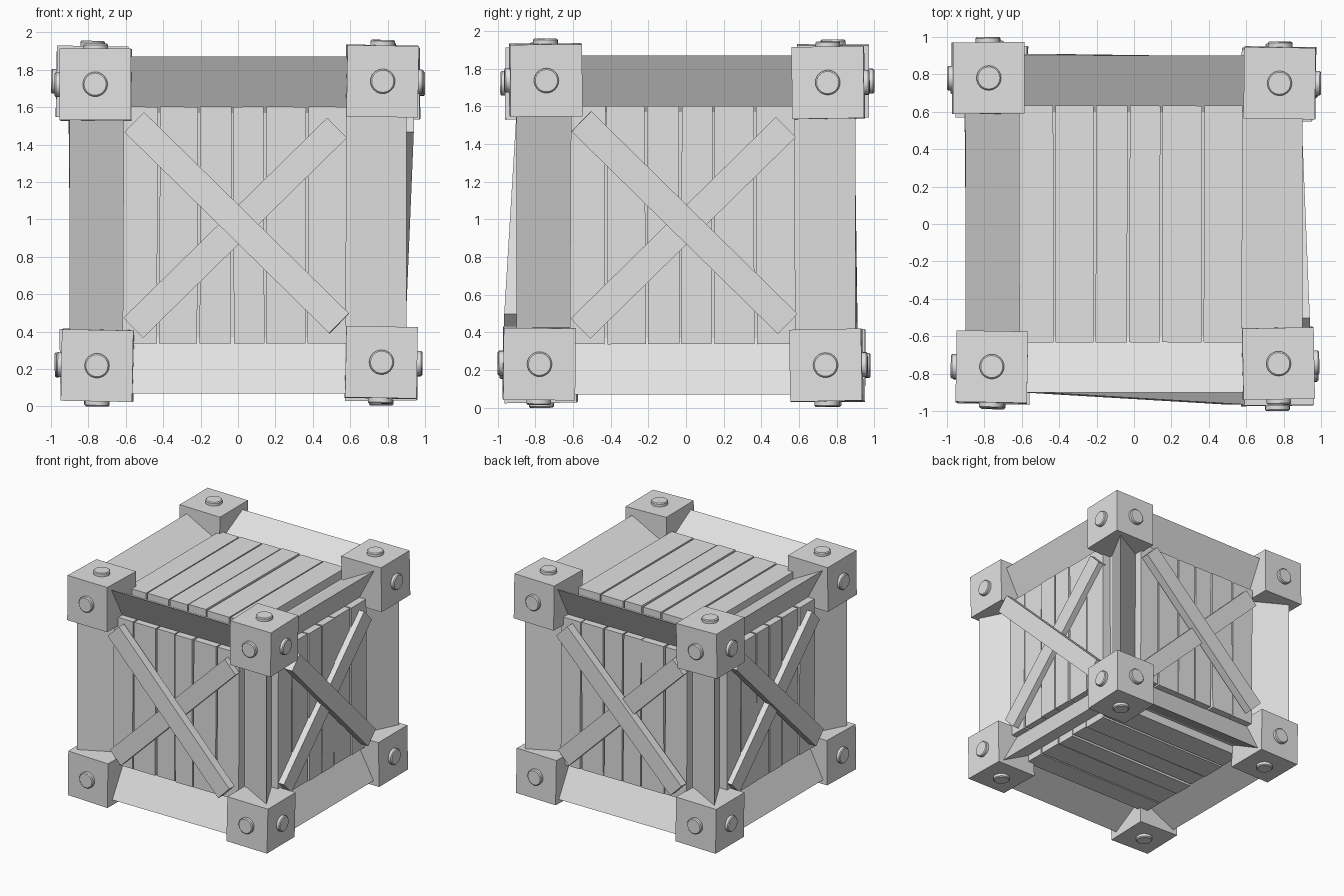
import bpy, bmesh, math, random
from mathutils import Matrix, Vector, Euler

if "Cube" in bpy.data.objects:
    bpy.data.objects.remove(bpy.data.objects["Cube"])

random.seed(4)
C = Vector((0, 0, 0.97))   # centre of the crate body
H = 0.90                   # half size of the body

grey = bpy.data.materials.new("plain grey")
grey.diffuse_color = (0.76, 0.76, 0.76, 1)
grey.use_nodes = True
grey.node_tree.nodes["Principled BSDF"].inputs["Base Color"].default_value = grey.diffuse_color


def add(name, bm, matrix=Matrix()):
    bmesh.ops.recalc_face_normals(bm, faces=bm.faces)
    me = bpy.data.meshes.new(name)
    bm.to_mesh(me)
    bm.free()
    me.materials.append(grey)
    ob = bpy.data.objects.new(name, me)
    ob.matrix_world = matrix
    bpy.context.collection.objects.link(ob)
    return ob


def box(name, size, matrix):
    bm = bmesh.new()
    bmesh.ops.create_cube(bm, size=1)
    bmesh.ops.scale(bm, vec=size, verts=bm.verts)
    return add(name, bm, matrix)


def side(u, v, w):
    """Matrix for a crate side: u = right, v = up, w = outward."""
    m = Matrix((u, v, w)).transposed().to_4x4()
    m.translation = C
    return m


sides = {
    "front": side((1, 0, 0), (0, 0, 1), (0, -1, 0)),
    "right": side((0, 1, 0), (0, 0, 1), (1, 0, 0)),
    "back": side((-1, 0, 0), (0, 0, 1), (0, 1, 0)),
    "left": side((0, -1, 0), (0, 0, 1), (-1, 0, 0)),
    "top": side((1, 0, 0), (0, 1, 0), (0, 0, 1)),
    "bottom": side((0, 1, 0), (1, 0, 0), (0, 0, -1)),
}

# Frame: a cube whose six faces slope inward to recessed panels
bm = bmesh.new()
bmesh.ops.create_cube(bm, size=2 * H)
bmesh.ops.inset_individual(bm, faces=bm.faces[:], thickness=0.30, depth=-0.16,
                           use_even_offset=True)
add("frame", bm, Matrix.Translation(C))

# Planks on all six sides
edges = [-0.62, -0.425, -0.21, -0.03, 0.145, 0.368, 0.585]
for s, m in sides.items():
    for i in range(6):
        a, b = edges[i], edges[i + 1]
        w = 0.815 + random.uniform(-0.006, 0.006)
        local = Matrix.Translation(((a + b) / 2, 0.0, w - 0.07))
        local = local @ Matrix.Rotation(random.uniform(-0.006, 0.006), 4, 'Z')
        box(f"{s}_plank_{i + 1}", (b - a - 0.012, 1.265, 0.14), m @ local)


# Crossed braces on the four upright sides
def brace(name, m, p, q):
    """Bar whose outer centre line runs from p to q in side coordinates."""
    p, q = Vector(p), Vector(q)
    x = (q - p).normalized()
    y = Vector((0, 0, 1)).cross(x).normalized()
    z = x.cross(y)
    local = Matrix((x, y, z)).transposed().to_4x4()
    local.translation = (p + q) / 2 - z * 0.035
    box(name, ((q - p).length, 0.15, 0.07), m @ local)


# outward reach of the upper brace at its upper left and lower right ends
reach = {"front": (0.90, 0.965), "right": (0.94, 0.895),
         "back": (0.895, 0.91), "left": (0.905, 0.895)}
for s, (w0, w1) in reach.items():
    brace(s + "_upper_brace", sides[s], (-0.555, 0.55, w0), (0.54, -0.525, w1))
    brace(s + "_lower_brace", sides[s], (-0.56, -0.55, 0.865), (0.53, 0.52, 0.865))

# Corner blocks, each with three round bolts on its outer faces
blocks = [(-0.76, -0.765, 1.72), (0.77, -0.745, 1.74), (-0.75, -0.77, 0.22),
          (0.765, -0.78, 0.235), (-0.78, 0.78, 1.735), (0.78, 0.755, 1.725),
          (-0.76, 0.76, 0.225), (0.765, 0.745, 0.225)]
for n, pos in enumerate(blocks, 1):
    rot = Euler([random.uniform(-0.02, 0.02) for _ in range(3)])
    m = Matrix.Translation(pos) @ rot.to_matrix().to_4x4()
    box(f"corner_block_{n}", (0.382, 0.382, 0.382), m)
    for axis in range(3):
        out = Vector((0, 0, 0))
        out[axis] = 1 if (pos[axis] - C[axis]) > 0 else -1
        turn = Vector((0, 0, 1)).rotation_difference(out).to_matrix().to_4x4()
        bm = bmesh.new()
        bmesh.ops.create_cone(bm, cap_ends=True, segments=24, radius1=0.066,
                              radius2=0.066, depth=0.056)
        rim = [e for e in bm.edges if all(v.co.z > 0 for v in e.verts)]
        bmesh.ops.bevel(bm, geom=rim, offset=0.007, segments=1, affect='EDGES')
        ob = add(f"bolt_{n}_{axis + 1}", bm,
                 m @ Matrix.Translation(out * 0.192) @ turn)
        for f in ob.data.polygons:
            f.use_smooth = len(f.vertices) == 4
        ob.data.set_sharp_from_angle(angle=math.radians(30))
